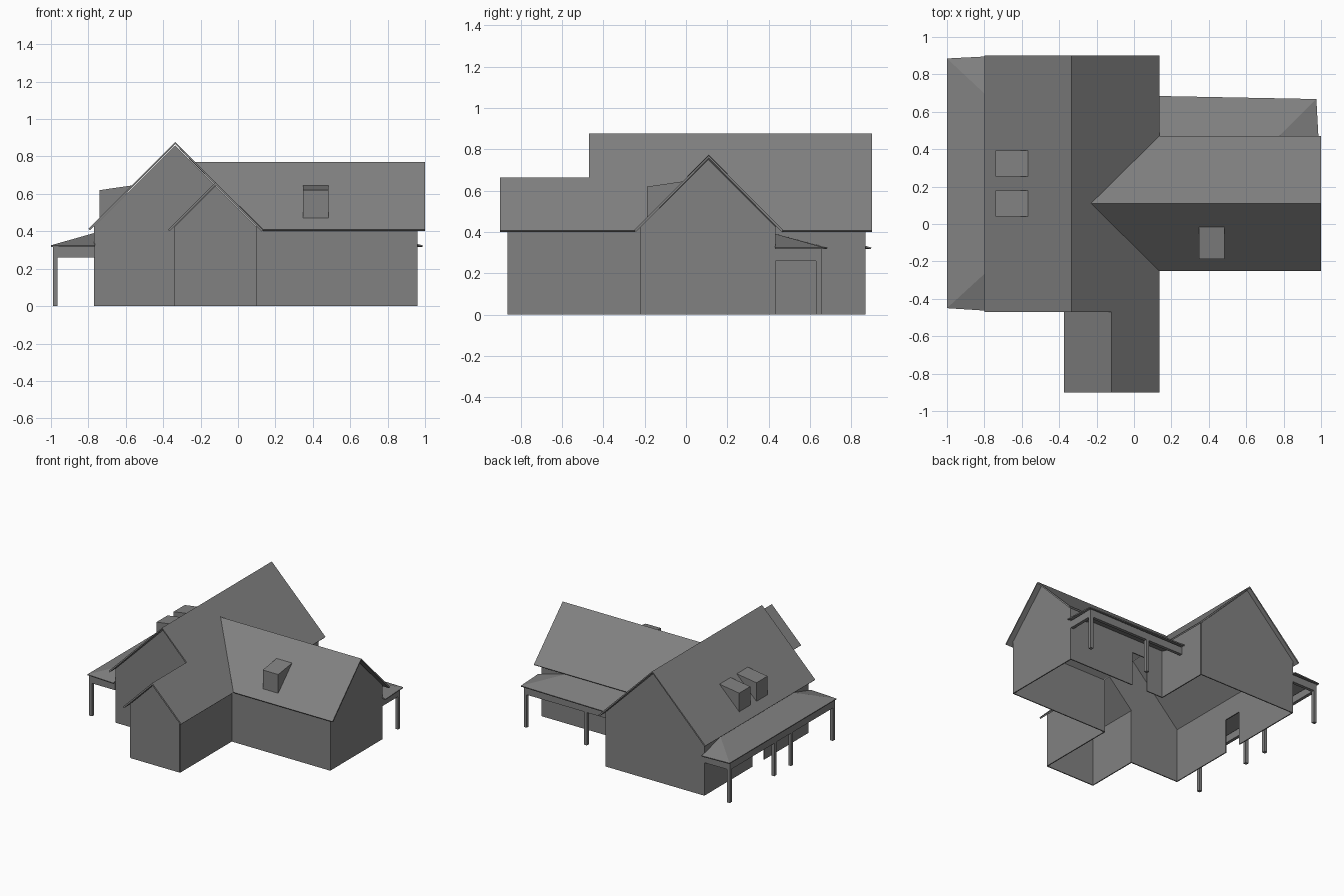
import bpy
import bmesh
from mathutils import Vector

cube = bpy.data.objects.get("Cube")
if cube:
    bpy.data.objects.remove(cube, do_unlink=True)

grey = bpy.data.materials.new("plain_grey")
grey.use_nodes = True
tone = (0.22, 0.22, 0.22, 1)
grey.diffuse_color = tone
grey.node_tree.nodes["Principled BSDF"].inputs["Base Color"].default_value = tone

EAVE = 0.41       # height of the main eaves
WALL_TOP = 0.428  # wall height just under the roof sheets


def build(name, faces, thickness=0, upward=False, offset=0):
    """Flat panels from corner lists, optionally thickened."""
    bm = bmesh.new()
    for corners in faces:
        face = bm.faces.new([bm.verts.new(Vector(c)) for c in corners])
        face.normal_update()
        if upward and face.normal.z < 0:
            face.normal_flip()
    bmesh.ops.remove_doubles(bm, verts=bm.verts, dist=0.0005)
    if not upward:
        bmesh.ops.recalc_face_normals(bm, faces=bm.faces)
    mesh = bpy.data.meshes.new(name)
    bm.to_mesh(mesh)
    bm.free()
    mesh.materials.append(grey)
    ob = bpy.data.objects.new(name, mesh)
    bpy.context.collection.objects.link(ob)
    if thickness:
        mod = ob.modifiers.new("thickness", 'SOLIDIFY')
        mod.thickness = thickness
        mod.offset = offset
    return ob


def box(name, x0, x1, y0, y1, z0, z1):
    ring = [(x0, y0), (x1, y0), (x1, y1), (x0, y1)]
    faces = [[(x, y, z) for x, y in ring] for z in (z0, z1)]
    for a, b in zip(ring, ring[1:] + ring[:1]):
        faces.append([(*a, z0), (*b, z0), (*b, z1), (*a, z1)])
    return build(name, faces)


def wall_x(name, x, outline):
    return build(name, [[(x, y, z) for y, z in outline]], 0.008)


def wall_y(name, y, outline):
    return build(name, [[(x, y, z) for x, z in outline]], 0.008)


def plain(a, b):
    return [(a, 0), (b, 0), (b, WALL_TOP), (a, WALL_TOP)]


def with_door(a, d0, d1, b):
    return [(a, 0), (d0, 0), (d0, 0.27), (d1, 0.27), (d1, 0), (b, 0),
            (b, WALL_TOP), (a, WALL_TOP)]


def gable(a, b, peak):
    return [(a, 0), (b, 0), (b, WALL_TOP), ((a + b) / 2, peak), (a, WALL_TOP)]


# Main hall walls
wall_x("hall_west_wall", -0.765, with_door(-0.43, 0.12, 0.27, 0.865))
wall_y("hall_back_gable", 0.865, gable(-0.765, 0.095, 0.858))
wall_y("hall_front_gable", -0.43,
       [(-0.765, 0), (-0.335, 0), (-0.335, WALL_TOP), (-0.12, 0.643),
        (-0.335, 0.858), (-0.765, WALL_TOP)])
wall_x("hall_east_wall", 0.095, plain(0.43, 0.865))

# Front wing walls
wall_y("front_wing_gable", -0.86, gable(-0.335, 0.095, 0.643))
wall_x("front_wing_west_wall", -0.335, plain(-0.86, -0.43))
wall_x("front_wing_east_wall", 0.095, plain(-0.86, -0.215))

# Side wing walls
wall_x("side_wing_gable", 0.955, gable(-0.215, 0.43, 0.752))
wall_y("side_wing_front_wall", -0.215, plain(0.095, 0.955))
wall_y("side_wing_back_wall", 0.43, with_door(0.095, 0.24, 0.38, 0.955))


# Roofs, all at forty-five degrees
def roof(name, slopes, height):
    faces = [[(x, y, height(x, y)) for x, y in s] for s in slopes]
    build(name, faces, 0.012, True, -1)


roof("hall_roof", [
    [(-0.8, -0.47), (-0.335, -0.47), (-0.335, 0.9), (-0.8, 0.9)],
    [(-0.335, -0.47), (-0.12, -0.47), (-0.12, -0.9), (0.135, -0.9),
     (0.135, -0.25), (-0.23, 0.11), (0.135, 0.47), (0.135, 0.9), (-0.335, 0.9)],
], lambda x, y: 0.878 - abs(x + 0.335))
roof("front_wing_roof", [[(-0.375, -0.9), (-0.12, -0.9), (-0.12, -0.43), (-0.375, -0.43)]],
     lambda x, y: 0.663 - abs(x + 0.12))
roof("side_wing_roof", [
    [(-0.23, 0.11), (0.135, s), (1, s), (1, 0.11)] for s in (-0.25, 0.47)
], lambda x, y: 0.77 - abs(y - 0.11))


# Roof dormers: profile runs out from the slope, then is swept along its width
def dormer(name, profile, a, b, along_y):
    def point(d, w, z):
        return (d, w, z) if along_y else (w, d, z)
    faces = [[point(d, w, z) for d, z in profile] for w in (a, b)]
    for p, q in zip(profile, profile[1:] + profile[:1]):
        faces.append([point(p[0], a, p[1]), point(p[0], b, p[1]),
                      point(q[0], b, q[1]), point(q[0], a, q[1])])
    build(name, faces)


west_profile = [(-0.74, 0.465), (-0.74, 0.62), (-0.568, 0.645)]
for i, y in enumerate((0.04, 0.255)):
    dormer(f"west_dormer_{i + 1}", west_profile, y, y + 0.138, True)
dormer("side_wing_dormer", [(-0.188, 0.472), (-0.188, 0.62), (-0.015, 0.645)],
       0.348, 0.483, False)

# West porch with hipped ends
hi, lo = 0.392, 0.325
top_a, top_b = (-0.765, -0.235, hi), (-0.765, 0.665, hi)
low_a, low_b = (-1, -0.45, lo), (-1, 0.885, lo)
build("west_porch_roof", [
    [top_a, top_b, low_b, low_a],
    [top_a, low_a, (-0.765, -0.465, lo)],
    [top_b, low_b, (-0.765, 0.897, lo)],
], 0.008, True, -1)
for i, y in enumerate((-0.43, 0.09, 0.3, 0.855)):
    box(f"west_porch_post_{i + 1}", -0.99, -0.965, y - 0.0125, y + 0.0125, 0, 0.3)
box("west_porch_beam", -0.99, -0.965, -0.4425, 0.8675, 0.26, 0.318)
for i, y in enumerate((-0.43, 0.855)):
    box(f"west_porch_end_beam_{i + 1}", -0.965, -0.765, y - 0.0125, y + 0.0125, 0.26, 0.318)

# Back porch with one hipped end
tip, corner = (0.735, 0.43, hi), (0.975, 0.668, lo)
build("back_porch_roof", [
    [(0.095, 0.43, hi), tip, corner, (0.095, 0.685, lo)],
    [tip, corner, (0.988, 0.43, lo)],
], 0.008, True, -1)
for i, x in enumerate((0.42, 0.945)):
    box(f"back_porch_post_{i + 1}", x - 0.0125, x + 0.0125, 0.63, 0.655, 0, 0.3)
box("back_porch_beam", 0.095, 0.9575, 0.63, 0.655, 0.26, 0.318)
box("back_porch_end_beam", 0.9325, 0.9575, 0.43, 0.63, 0.26, 0.318)
